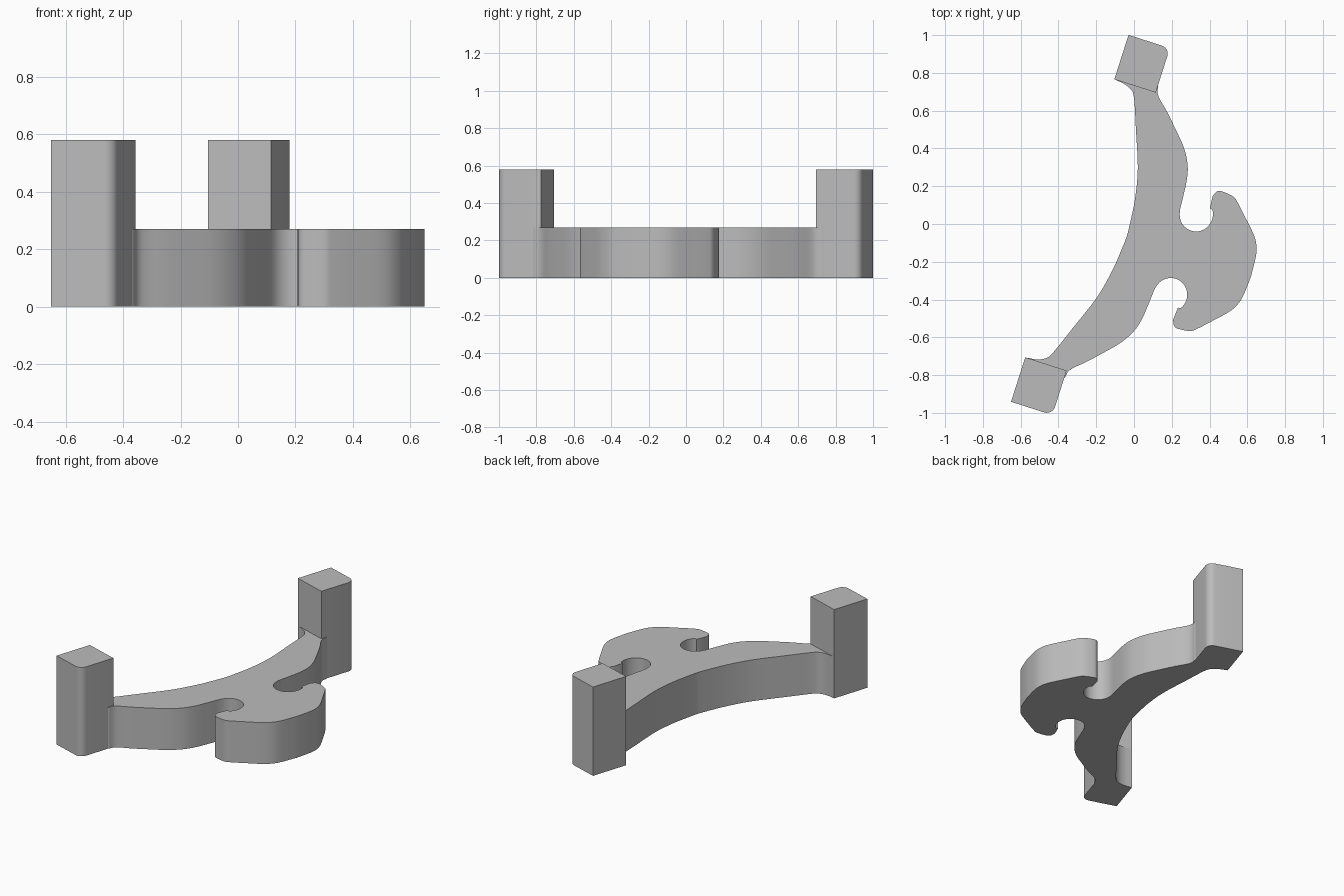
import bpy
import bmesh
import math
from mathutils import Vector

default_cube = bpy.data.objects.get("Cube")
if default_cube:
    bpy.data.objects.remove(default_cube, do_unlink=True)

# The part is symmetric about its own tilted axis: u runs across, v along
ORIGIN = Vector((-0.34, 0.03))
U_AXIS = Vector((0.952, -0.305))
V_AXIS = Vector((0.305, 0.952))
BODY_HEIGHT = 0.27
POST_HEIGHT = 0.58

grey = bpy.data.materials.new("plain grey")
grey.use_nodes = True
colour = (0.5, 0.5, 0.5, 1)
grey.diffuse_color = colour
grey.node_tree.nodes["Principled BSDF"].inputs["Base Color"].default_value = colour


def smooth_run(points, steps=4):
    """Pass a smooth curve through a short run of points."""
    pts = [Vector(p) for p in points]
    pts = [2 * pts[0] - pts[1]] + pts + [2 * pts[-1] - pts[-2]]
    result = []
    for a, b, c, d in zip(pts, pts[1:], pts[2:], pts[3:]):
        for i in range(steps):
            t = i / steps
            result.append(0.5 * (2 * b + (c - a) * t
                                 + (2 * a - 5 * b + 4 * c - d) * t ** 2
                                 + (3 * b - a - 3 * c + d) * t ** 3))
    return result + [pts[-2]]


def mirrored(points):
    return [Vector((p[0], -p[1])) for p in reversed(points)]


def extrude_profile(name, profile, height):
    bm = bmesh.new()
    verts = []
    for u, v in profile:
        p = ORIGIN + U_AXIS * u + V_AXIS * v
        verts.append(bm.verts.new((p.x, p.y, 0)))
    base = bm.faces.new(verts)
    extruded = bmesh.ops.extrude_face_region(bm, geom=[base])["geom"]
    top = [g for g in extruded if isinstance(g, bmesh.types.BMVert)]
    bmesh.ops.translate(bm, vec=(0, 0, height), verts=top)
    bmesh.ops.recalc_face_normals(bm, faces=bm.faces)
    mesh = bpy.data.meshes.new(name)
    bm.to_mesh(mesh)
    bm.free()
    mesh.materials.append(grey)
    obj = bpy.data.objects.new(name, mesh)
    bpy.context.collection.objects.link(obj)
    bpy.ops.object.select_all(action="DESELECT")
    obj.select_set(True)
    bpy.context.view_layer.objects.active = obj
    bpy.ops.object.shade_smooth_by_angle(angle=math.radians(30))


# Half outline of the body: concave back, flank with round socket, hooked head
back = smooth_run([(0.317, 0), (0.312, 0.07), (0.298, 0.2), (0.263, 0.36),
                   (0.19, 0.555), (0.13, 0.71), (0.1, 0.748),
                   (0.056, 0.766), (0.01, 0.772)])
post_joint = [Vector((0.01, 0.8)), Vector((0.22, 0.83))]
flank = smooth_run([(0.233, 0.81), (0.24, 0.775), (0.263, 0.745),
                    (0.318, 0.695), (0.392, 0.618), (0.462, 0.54),
                    (0.508, 0.46), (0.528, 0.384), (0.537, 0.29),
                    (0.544, 0.212), (0.566, 0.164), (0.608, 0.137),
                    (0.66, 0.138), (0.702, 0.169), (0.72, 0.22),
                    (0.709, 0.268), (0.69, 0.276)])
head = smooth_run([(0.685, 0.345), (0.699, 0.373), (0.724, 0.382),
                   (0.788, 0.374), (0.821, 0.351), (0.888, 0.284),
                   (0.954, 0.215), (0.985, 0.165), (1.0, 0.11), (1.008, 0)])
half = back + post_joint + flank + head
extrude_profile("hooked_body", half + mirrored(half[1:-1]), BODY_HEIGHT)

# Upright posts with one rounded outer corner
WIDTH, INNER, OUTER, RADIUS = 0.23, 0.773, 1.02, 0.045
post = [Vector((0, INNER)), Vector((0, OUTER))]
for i in range(7):
    angle = math.pi / 2 * (1 - i / 6)
    post.append(Vector((WIDTH - RADIUS + RADIUS * math.cos(angle),
                        OUTER - RADIUS + RADIUS * math.sin(angle))))
post.append(Vector((WIDTH, INNER)))
extrude_profile("back_post", post, POST_HEIGHT)
extrude_profile("front_post", mirrored(post), POST_HEIGHT)
